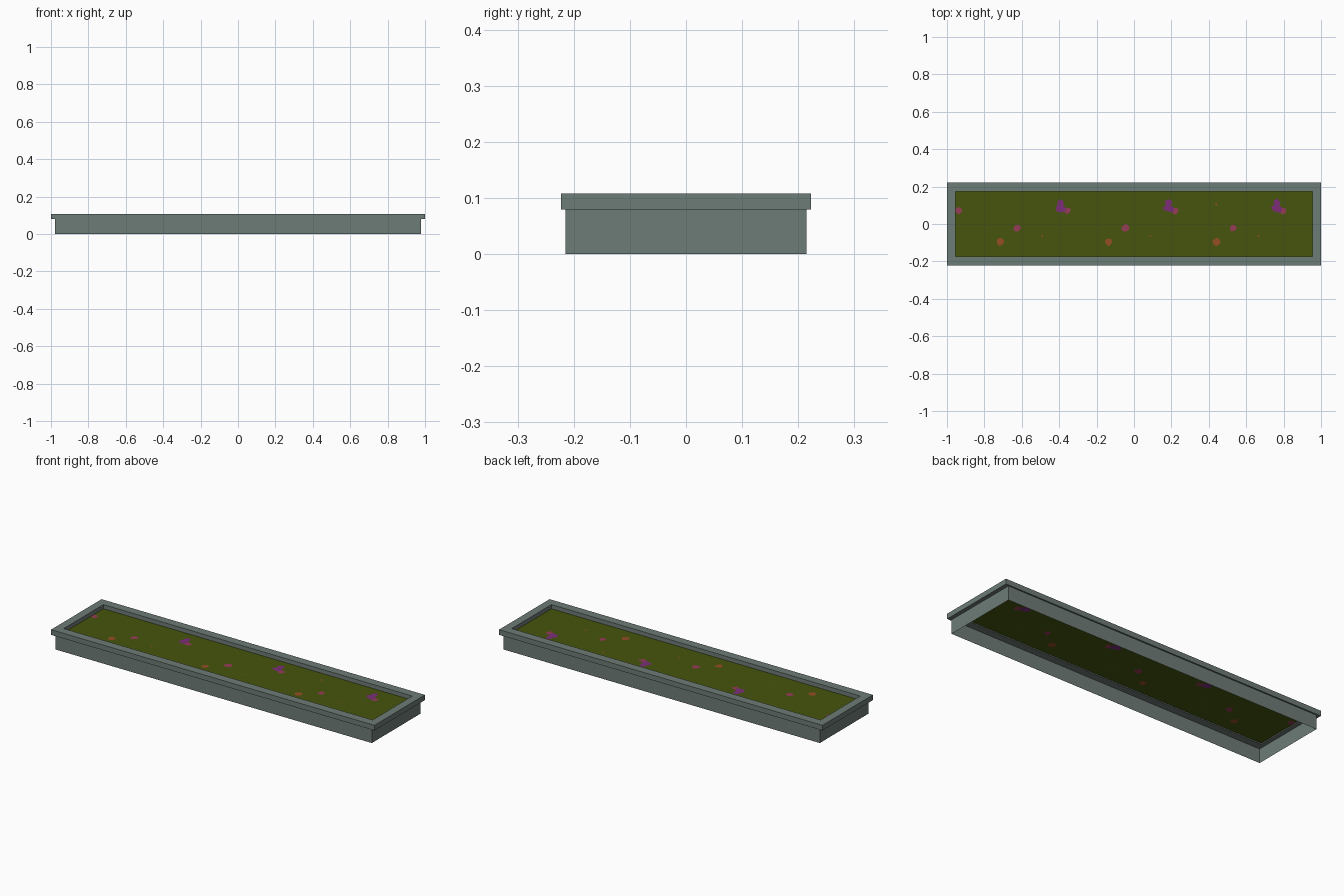
import bpy, math, random

if "Cube" in bpy.data.objects:
    bpy.data.objects.remove(bpy.data.objects["Cube"])
random.seed(4)


def mat(name, rgb):
    m = bpy.data.materials.new(name)
    m.diffuse_color = (*rgb, 1)
    m.use_nodes = True
    m.node_tree.nodes["Principled BSDF"].inputs["Base Color"].default_value = m.diffuse_color
    return m


stone = mat("grey stone", (0.155, 0.2, 0.182))
green = mat("leaf green", (0.062, 0.09, 0.004))
purple = mat("purple petals", (0.2, 0.027, 0.195))
pink = mat("pink petals", (0.3, 0.045, 0.09))
orange = mat("orange petals", (0.3, 0.075, 0.018))


def add(name, verts, faces, m):
    me = bpy.data.meshes.new(name)
    me.from_pydata(verts, [], faces)
    me.materials.append(m)
    me.update()
    ob = bpy.data.objects.new(name, me)
    bpy.context.collection.objects.link(ob)
    return ob


def ring(x, y, z):
    return [(-x, -y, z), (x, -y, z), (x, y, z), (-x, y, z)]


def loft(name, rings, m, closed=False):
    """Bridge successive four-cornered rings."""
    n = len(rings)
    faces = []
    for k in range(n if closed else n - 1):
        a, b = 4 * k, 4 * ((k + 1) % n)
        faces += [(a + i, a + (i + 1) % 4, b + (i + 1) % 4, b + i) for i in range(4)]
    return add(name, [v for r in rings for v in r], faces, m)


SOIL = 0.085
# Open-bottomed planter wall
loft("planter_wall", [ring(0.978, 0.215, 0), ring(0.978, 0.215, 0.079)], stone)
# Overhanging rim frame
loft("planter_rim", [ring(1, 0.223, 0.079), ring(1, 0.223, 0.108),
                     ring(0.955, 0.175, 0.108), ring(0.955, 0.175, 0.079)], stone, True)
# Flat planting surface
add("planting_bed", ring(0.955, 0.175, SOIL), [(0, 1, 2, 3)], green)


def blossom(name, x, y, r, m, n=9):
    """Thin irregular patch showing on both sides of the bed."""
    pts = []
    for i in range(n):
        a = 2 * math.pi * i / n
        q = r * random.uniform(0.8, 1.15)
        pts.append((x + q * math.cos(a), y + q * math.sin(a)))
    verts = [(px, py, SOIL + dz) for dz in (-0.001, 0.001) for px, py in pts]
    add(name, verts, [tuple(reversed(range(n))), tuple(range(n, 2 * n))], m)


# Flower patches repeat along the bed
STEP = 0.578
for k in range(3):
    d = k * STEP
    blossom("purple_flower_top", -0.393 + d, 0.113, 0.02, purple)
    blossom("purple_flower_left", -0.402 + d, 0.085, 0.019, purple)
    blossom("purple_flower_right", -0.383 + d, 0.08, 0.019, purple)
    blossom("pink_flower", -0.625 + d, -0.021, 0.02, pink)
    blossom("orange_flower", -0.715 + d, -0.096, 0.02, orange)
    blossom("orange_speck", -0.49 + d, -0.063, 0.006, orange, 5)
for k in range(4):
    blossom("pink_flower_back", -0.936 + k * STEP, 0.071, 0.018, pink)
blossom("orange_speck_back", 0.44, 0.105, 0.007, orange, 5)
